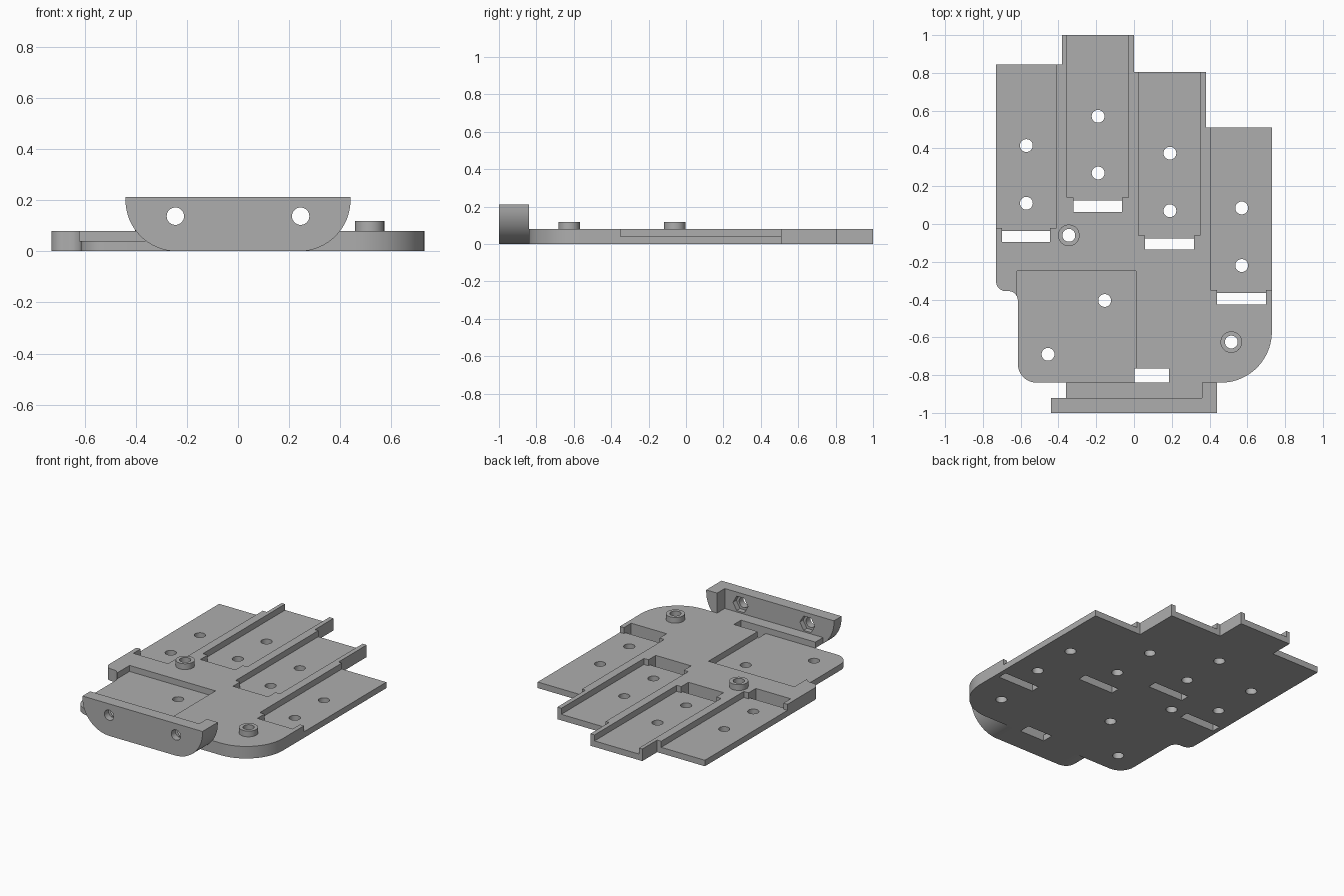
import bpy, bmesh, math

if "Cube" in bpy.data.objects:
    bpy.data.objects.remove(bpy.data.objects["Cube"], do_unlink=True)

grey = bpy.data.materials.new("plain grey")
grey.use_nodes = True
COLOUR = (0.42, 0.42, 0.42, 1)
grey.diffuse_color = COLOUR
grey.node_tree.nodes["Principled BSDF"].inputs["Base Color"].default_value = COLOUR

FLOOR, TOP = 0.04, 0.08
HOLE = 0.034


def prism(name, points, low, high, axis="z"):
    """Extrude a 2D outline along z, or an x-z outline along y."""
    bm = bmesh.new()
    place = (lambda p: (p[0], p[1], low)) if axis == "z" else (lambda p: (p[0], low, p[1]))
    face = bm.faces.new([bm.verts.new(place(p)) for p in points])
    out = bmesh.ops.extrude_face_region(bm, geom=[face])
    verts = [v for v in out["geom"] if isinstance(v, bmesh.types.BMVert)]
    d = high - low
    bmesh.ops.translate(bm, verts=verts, vec=(0, 0, d) if axis == "z" else (0, d, 0))
    bmesh.ops.recalc_face_normals(bm, faces=bm.faces)
    mesh = bpy.data.meshes.new(name)
    bm.to_mesh(mesh)
    bm.free()
    mesh.materials.append(grey)
    obj = bpy.data.objects.new(name, mesh)
    bpy.context.collection.objects.link(obj)
    return obj


def arc(cx, cy, r, start, end, steps=12):
    angles = [math.radians(start + (end - start) * i / steps) for i in range(steps + 1)]
    return [(cx + r * math.cos(a), cy + r * math.sin(a)) for a in angles]


def ring(cx, cy, r, sides=32):
    return arc(cx, cy, r, 0, 360 - 360 / sides, sides - 1)


def box(x0, x1, y0, y1, z0, z1):
    return prism("cutter", [(x0, y0), (x1, y0), (x1, y1), (x0, y1)], z0, z1)


def cut(obj, cutter):
    cutter.hide_render = True
    mod = obj.modifiers.new("cut", "BOOLEAN")
    mod.operation, mod.solver, mod.object = "DIFFERENCE", "EXACT", cutter
    bpy.context.view_layer.objects.active = obj
    bpy.ops.object.modifier_apply(modifier=mod.name)
    bpy.data.objects.remove(cutter, do_unlink=True)


def finish(obj):
    bpy.ops.object.select_all(action="DESELECT")
    obj.select_set(True)
    bpy.context.view_layer.objects.active = obj
    bpy.ops.object.shade_smooth_by_angle(angle=math.radians(30))


# Stepped base plate with rounded front corners
outline = [(-0.73, 0.845), (-0.73, -0.305)]
outline += arc(-0.68, -0.305, 0.05, 180, 270)
outline += arc(-0.665, -0.405, 0.05, 90, 0)
outline += arc(-0.515, -0.74, 0.10, 180, 270)
outline += arc(0.46, -0.57, 0.27, 270, 360, 20)
outline += [(0.73, 0.51), (0.38, 0.51), (0.38, 0.805), (0, 0.805),
            (0, 1), (-0.38, 1), (-0.38, 0.845)]
plate = prism("base_plate", outline, 0, TOP)

# Four long bays: sunk floor, narrow notch and through slot at the front end
bays = [(-0.80, -0.41, -0.02, -0.70, -0.445),
        (-0.355, -0.03, 0.14, -0.32, -0.063),
        (0.025, 0.35, -0.06, 0.058, 0.317),
        (0.405, 0.80, -0.35, 0.44, 0.70)]
for x0, x1, front, s0, s1 in bays:
    cut(plate, box(x0, x1, front, 1.1, FLOOR, 0.2))
    cut(plate, box(s0, s1, front - 0.045, front + 0.02, FLOOR, 0.2))
    cut(plate, box(s0, s1, front - 0.076, front - 0.016, -0.1, 0.2))

# Square bay at the front with its slot
cut(plate, box(-0.62, 0.01, -0.95, -0.25, FLOOR, 0.2))
cut(plate, box(0.003, 0.185, -0.9, -0.765, -0.1, 0.2))

# Screw holes and hollow standoffs
holes = [(-0.57, 0.415), (-0.57, 0.11), (-0.19, 0.57), (-0.19, 0.27), (0.19, 0.375),
         (0.19, 0.07), (0.57, 0.085), (0.57, -0.22), (-0.155, -0.405), (-0.455, -0.69)]
posts = {"rear_standoff": (-0.345, -0.06), "front_standoff": (0.515, -0.625)}
for x, y in holes + list(posts.values()):
    cut(plate, prism("cutter", ring(x, y, HOLE), -0.1, 0.3))
finish(plate)
for name, (x, y) in posts.items():
    post = prism(name, ring(x, y, 0.057), TOP, 0.118)
    cut(post, prism("cutter", ring(x, y, HOLE), 0, 0.3))
    finish(post)

# Front bumper with rounded lower corners, joined to the plate by a low bridge
profile = [(-0.44, 0.212)] + arc(-0.24, 0.2, 0.2, 180, 270, 16)
profile += arc(0.24, 0.2, 0.2, 270, 360, 16) + [(0.44, 0.212)]
bumper = prism("front_bumper", profile, -1, -0.84, "y")
cut(bumper, box(-0.6, 0.36, -0.92, -0.7, TOP, 0.4))
cut(bumper, box(-0.6, -0.36, -0.92, -0.7, -0.1, 0.3))

# Bolt holes with hexagonal nut pockets behind
for x in (-0.245, 0.245):
    cut(bumper, prism("cutter", ring(x, 0.137, HOLE), -1.1, -0.7, "y"))
    cut(bumper, prism("cutter", ring(x, 0.137, 0.055, 6), -0.955, -0.9, "y"))
finish(bumper)
